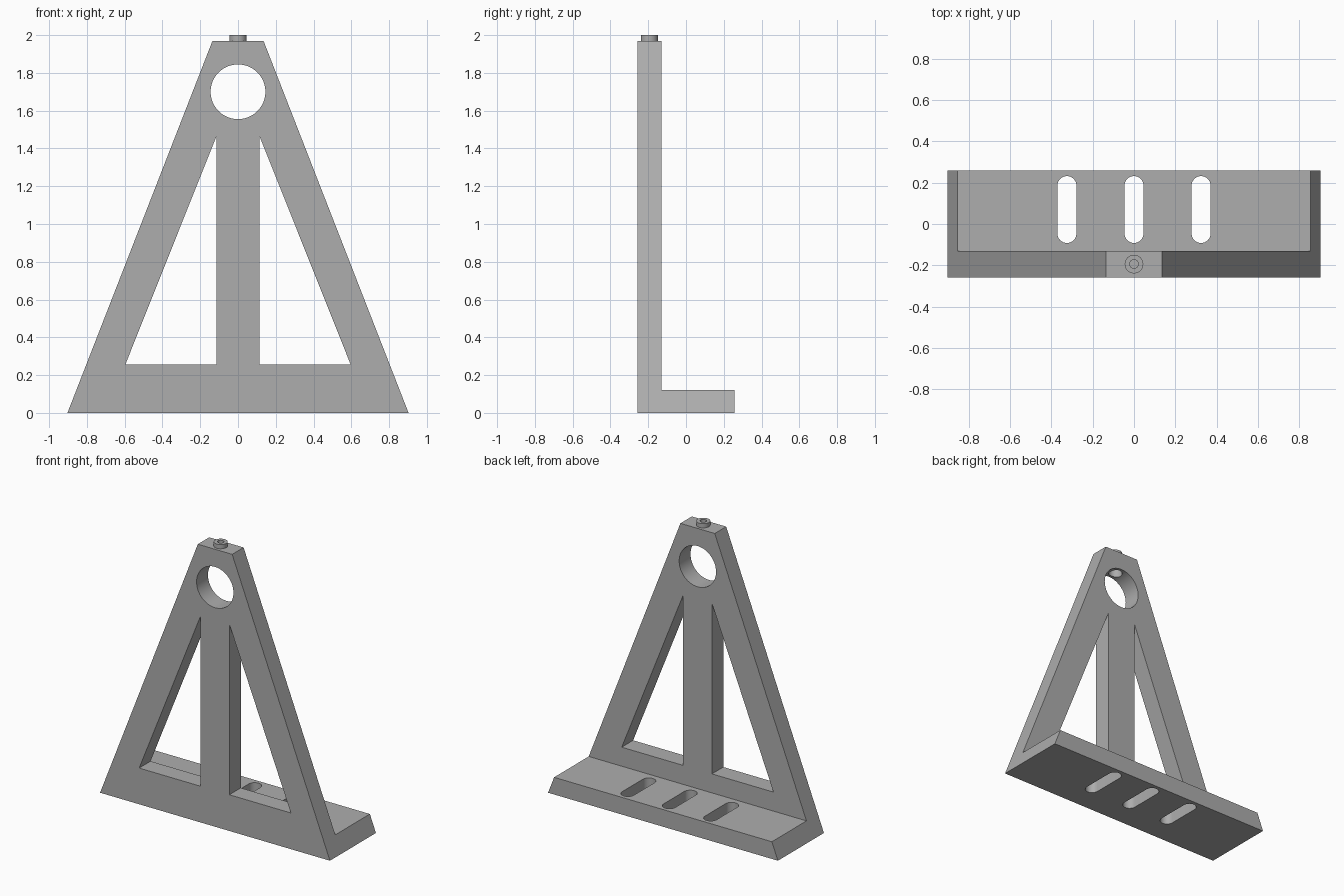
import bpy, bmesh
from math import sin, cos, pi
from mathutils import Vector

if "Cube" in bpy.data.objects:
    bpy.data.objects.remove(bpy.data.objects["Cube"])

steel = bpy.data.materials.new("plain grey")
steel.use_nodes = True
GREY = (0.42, 0.42, 0.42, 1)
steel.diffuse_color = GREY
steel.node_tree.nodes["Principled BSDF"].inputs["Base Color"].default_value = GREY


def prism(name, outline, axis, start, end):
    """Extrude a closed outline along y (outline in x, z) or z (outline in x, y)."""
    bm = bmesh.new()
    place = (lambda u, v: (u, start, v)) if axis == "y" else (lambda u, v: (u, v, start))
    face = bm.faces.new([bm.verts.new(place(u, v)) for u, v in outline])
    new = bmesh.ops.extrude_face_region(bm, geom=[face])["geom"]
    move = Vector((0, end - start, 0) if axis == "y" else (0, 0, end - start))
    bmesh.ops.translate(bm, vec=move, verts=[g for g in new if isinstance(g, bmesh.types.BMVert)])
    bmesh.ops.recalc_face_normals(bm, faces=bm.faces)
    mesh = bpy.data.meshes.new(name)
    bm.to_mesh(mesh)
    bm.free()
    mesh.materials.append(steel)
    obj = bpy.data.objects.new(name, mesh)
    bpy.context.collection.objects.link(obj)
    return obj


def arc(cx, cy, r, a0, a1, steps):
    angles = [a0 + (a1 - a0) * i / steps for i in range(steps + 1)]
    return [(cx + r * cos(a), cy + r * sin(a)) for a in angles]


def circle(cx, cy, r, steps=48):
    return arc(cx, cy, r, 0, 2 * pi, steps)[:-1]


def combine(target, tool, operation):
    """Apply a boolean and discard the tool."""
    mod = target.modifiers.new("cut", "BOOLEAN")
    mod.object, mod.operation, mod.solver = tool, operation, "EXACT"
    bpy.context.view_layer.objects.active = target
    bpy.ops.object.modifier_apply(modifier=mod.name)
    bpy.data.objects.remove(tool)


def smooth(obj):
    bpy.ops.object.select_all(action="DESELECT")
    obj.select_set(True)
    bpy.context.view_layer.objects.active = obj
    bpy.ops.object.shade_smooth_by_angle(angle=pi / 6)


# Main dimensions
BASE, TOP, HEIGHT = 0.903, 0.135, 1.97
FRONT, PLATE_BACK, BACK = -0.258, -0.13, 0.258
FOOT = 0.122
foot_top = BASE - (BASE - TOP) * FOOT / HEIGHT
screw_y = (FRONT + PLATE_BACK) / 2

# Upright tapered plate joined to the foot with matching sloped ends
bracket = prism("bracket", [(-BASE, 0), (BASE, 0), (TOP, HEIGHT), (-TOP, HEIGHT)],
                "y", FRONT, PLATE_BACK)
foot = prism("foot", [(-BASE, 0), (BASE, 0), (foot_top, FOOT), (-foot_top, FOOT)],
             "y", PLATE_BACK, BACK)
combine(bracket, foot, "UNION")

# Triangular windows either side of the central rib
for side in (-1, 1):
    window = [(side * 0.113, 0.257), (side * 0.596, 0.257), (side * 0.113, 1.467)]
    combine(bracket, prism("window_cutter", window, "y", -0.4, 0), "DIFFERENCE")

# Round bore near the top, with a screw hole running down into it
combine(bracket, prism("bore_cutter", circle(0, 1.7, 0.145, 64), "y", -0.4, 0), "DIFFERENCE")
combine(bracket, prism("screw_hole_cutter", circle(0, screw_y, 0.045), "z", 1.75, 2.1),
        "DIFFERENCE")

# Three rounded mounting slots through the foot
for x in (-0.325, 0, 0.325):
    slot = arc(x, 0.186, 0.046, 0, pi, 16) + arc(x, -0.046, 0.046, pi, 2 * pi, 16)
    combine(bracket, prism("slot_cutter", slot, "z", -0.1, 0.3), "DIFFERENCE")
smooth(bracket)

# Set screw with a round socket
screw = prism("set_screw", circle(0, screw_y, 0.045), "z", 1.9, 2.0)
combine(screw, prism("socket_cutter", circle(0, screw_y, 0.021, 32), "z", 1.96, 2.1), "DIFFERENCE")
smooth(screw)
